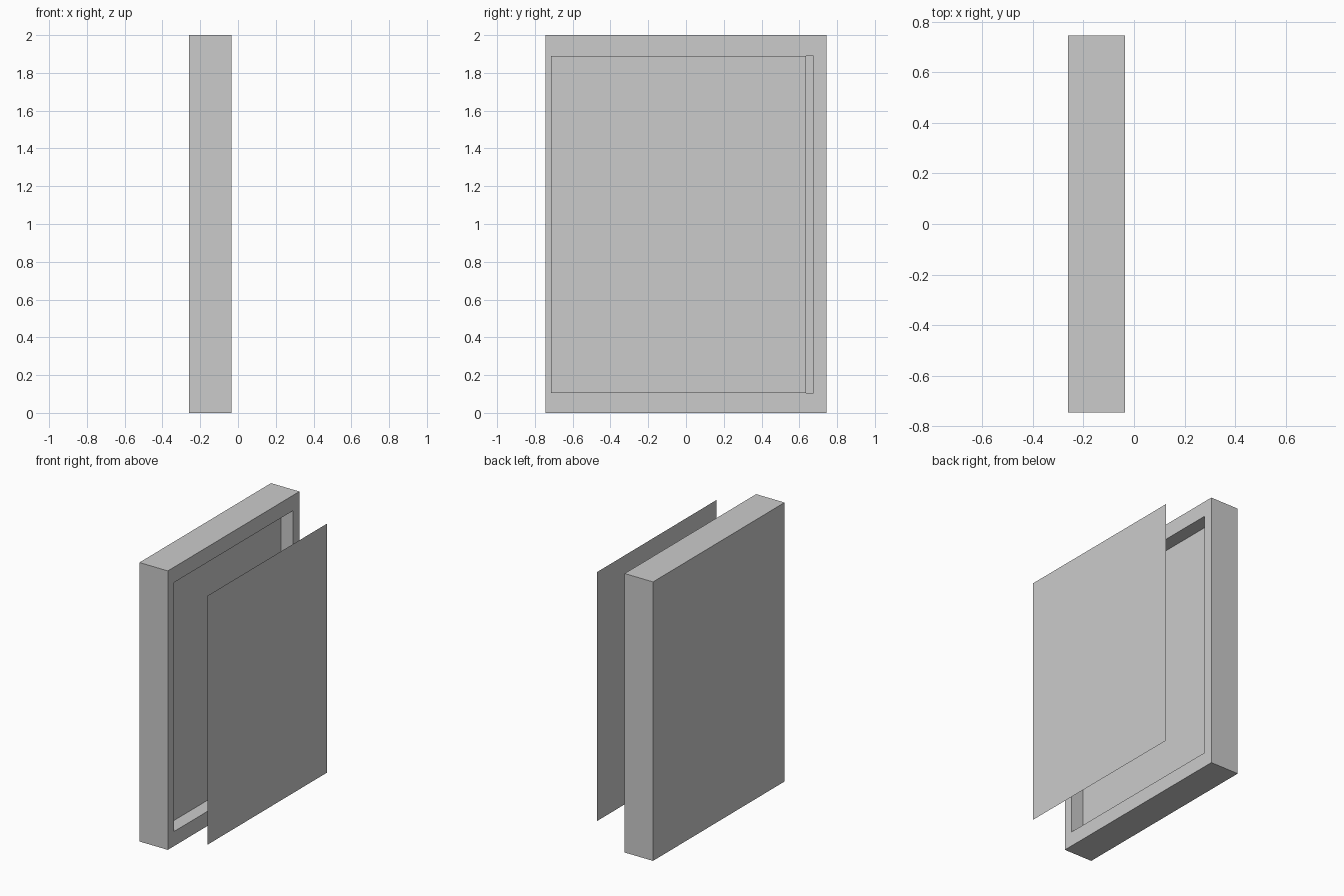
import bpy, bmesh
from mathutils import Vector, Matrix

if "Cube" in bpy.data.objects:
    bpy.data.objects.remove(bpy.data.objects["Cube"])


def add_object(name, bm):
    mesh = bpy.data.meshes.new(name)
    bm.to_mesh(mesh)
    bm.free()
    obj = bpy.data.objects.new(name, mesh)
    bpy.context.collection.objects.link(obj)
    return obj


BACK, FRONT = -0.26, -0.035      # frame depth range
WIDTH, HEIGHT = 1.49, 2.0
OPEN_W, OPEN_H, OPEN_Z = 1.35, 1.785, 0.9975
RECESS = 0.097

# Window frame: box with a shallow rectangular recess on the +x face
bm = bmesh.new()
bmesh.ops.create_cube(bm, size=1, matrix=Matrix.Translation(((BACK + FRONT) / 2, 0, HEIGHT / 2))
                      @ Matrix.Diagonal((FRONT - BACK, WIDTH, HEIGHT, 1)))
bm.normal_update()
face = next(f for f in bm.faces if f.normal.x > 0.9)
bmesh.ops.inset_region(bm, faces=[face], thickness=0.05)
for v in face.verts:
    v.co.y = OPEN_W / 2 * (1 if v.co.y > 0 else -1)
    v.co.z = OPEN_Z + OPEN_H / 2 * (1 if v.co.z > 1 else -1)
floor = bmesh.ops.extrude_discrete_faces(bm, faces=[face])["faces"][0]
bmesh.ops.translate(bm, verts=floor.verts, vec=Vector((-RECESS, 0, 0)))
bmesh.ops.recalc_face_normals(bm, faces=bm.faces)
add_object("window_frame", bm)

# Thin pane floating in front of the recess, facing +x
bm = bmesh.new()
bmesh.ops.create_grid(bm, x_segments=1, y_segments=1, size=0.5,
                      matrix=Matrix.Diagonal((OPEN_H, OPEN_W, 1, 1)))
pane = add_object("window_pane", bm)
pane.rotation_euler.y = 1.5707963
pane.location = (0.26, -0.04, OPEN_Z)
